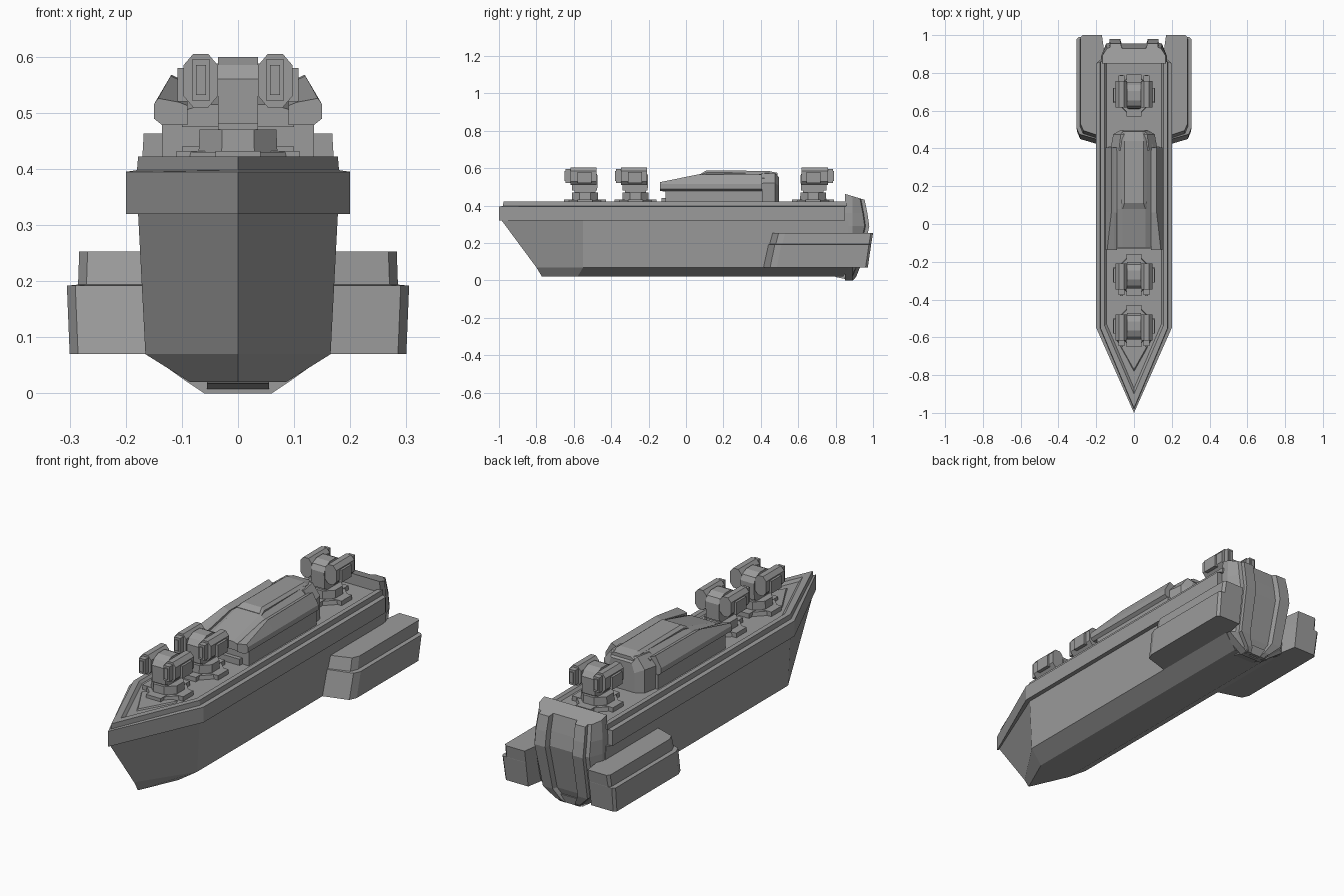
import bpy, bmesh, math

if "Cube" in bpy.data.objects:
    bpy.data.objects.remove(bpy.data.objects["Cube"])

GREY = (0.33, 0.33, 0.33, 1)
mat = bpy.data.materials.new("hull_grey")
mat.use_nodes = True
mat.diffuse_color = GREY
mat.node_tree.nodes["Principled BSDF"].inputs["Base Color"].default_value = GREY


def loft(name, rings):
    """Skin a stack of equal-length rings and cap both ends."""
    bm = bmesh.new()
    loops = [[bm.verts.new(p) for p in ring] for ring in rings]
    n = len(loops[0])
    for a, b in zip(loops, loops[1:]):
        for i in range(n):
            j = (i + 1) % n
            bm.faces.new((a[i], a[j], b[j], b[i]))
    bm.faces.new(loops[0])
    bm.faces.new(loops[-1])
    bmesh.ops.recalc_face_normals(bm, faces=bm.faces)
    mesh = bpy.data.meshes.new(name)
    bm.to_mesh(mesh)
    bm.free()
    mesh.materials.append(mat)
    obj = bpy.data.objects.new(name, mesh)
    bpy.context.collection.objects.link(obj)
    return obj


def box(name, x, y, z):
    return loft(name, [[(x[0], y[0], h), (x[1], y[0], h), (x[1], y[1], h), (x[0], y[1], h)] for h in z])


def across(name, profile, x0, x1):
    """Extrude a (y, z) profile sideways."""
    return loft(name, [[(x, y, z) for y, z in profile] for x in (x0, x1)])


def along(name, profile, y0, y1):
    """Extrude an (x, z) profile lengthways."""
    return loft(name, [[(x, y, z) for x, z in profile] for y in (y0, y1)])


def octagon(r, z):
    return [(r * math.cos(a), r * math.sin(a), z) for a in (math.pi / 8 + k * math.pi / 4 for k in range(8))]


# Hull: pointed plan outlines stacked by height (z, half width, tip, shoulder, stern)
def plan(z, w, tip, shoulder, stern):
    return [(0, tip, z), (w, shoulder, z), (w, stern, z), (-w, stern, z), (-w, shoulder, z)]


loft("hull", [plan(*lv) for lv in (
    (0.02, 0.085, -0.77, -0.58, 0.84),
    (0.07, 0.165, -0.80, -0.55, 0.87),
    (0.32, 0.178, -0.985, -0.55, 0.87),
    (0.32, 0.2, -1.0, -0.55, 0.85),
    (0.395, 0.2, -1.0, -0.55, 0.85),
    (0.398, 0.18, -0.98, -0.55, 0.86),
    (0.422, 0.178, -0.975, -0.55, 0.86),
    (0.422, 0.155, -0.9, -0.54, 0.86),
    (0.41, 0.145, -0.87, -0.53, 0.86))])
loft("bow_deck_plate", [plan(0.40, 0.1, -0.8, -0.61, -0.6), plan(0.416, 0.09, -0.77, -0.61, -0.6)])


# Stern cowl: ribbed plan outlines, bulging aft (z, half width, aft end)
def cowl(z, w, aft, slope=0.0):
    half = [(w, 0.85), (w, 0.89), (0.85 * w, aft - 0.025), (0.75 * w, aft - 0.02),
            (0.75 * w, aft), (0.42 * w, aft), (0.38 * w, aft - 0.025)]
    full = half + [(-x, y) for x, y in reversed(half)]
    return [(x, y, z - slope * (y - 0.85)) for x, y in full]


loft("stern_cowl", [cowl(0.0, 0.06, 0.892), cowl(0.02, 0.09, 0.91), cowl(0.07, 0.16, 0.93),
                    cowl(0.29, 0.174, 0.98), cowl(0.36, 0.174, 0.97), cowl(0.463, 0.168, 0.955, 0.3)])
across("stern_keel", [(0.79, 0.03), (0.8, 0.018), (0.89, 0.0), (0.9, 0.04)], -0.055, 0.055)

# Side sponsons: wide lower box with a narrower, longer step above
for side, s in (("left", 1), ("right", -1)):
    def deck(z, out, front, back):
        return [(s * 0.15, front - 0.02, z), (s * (out - 0.015), front + 0.02, z), (s * out, front + 0.055, z),
                (s * out, back - 0.012, z), (s * (out - 0.012), back, z), (s * 0.17, back, z),
                (s * 0.15, 0.86, z)]
    loft(side + "_sponson", [deck(0.07, 0.3, 0.43, 0.972), deck(0.192, 0.305, 0.455, 0.99),
                             deck(0.194, 0.285, 0.46, 0.99), deck(0.253, 0.283, 0.475, 1.0)])

# Superstructure: base, sloped cabin, ridge and rear block
box("cabin_base", (-0.135, 0.135), (-0.11, 0.41), (0.40, 0.48))
box("cabin_base_front", (-0.1, 0.1), (-0.13, 0.0), (0.40, 0.44))


def cabin(y, low, high, w=0.1, t=0.062):
    mid = low + (high - low) * 0.7
    return [(-w, y, low), (w, y, low), (w, y, mid), (t, y, high), (-t, y, high), (-w, y, mid)]


loft("cabin", [cabin(-0.125, 0.475, 0.515), cabin(0.08, 0.475, 0.57), cabin(0.42, 0.475, 0.578)])
loft("cabin_ridge", [cabin(0.08, 0.55, 0.572, 0.07, 0.06), cabin(0.11, 0.55, 0.588, 0.065, 0.05),
                     cabin(0.44, 0.55, 0.586, 0.065, 0.05), cabin(0.49, 0.54, 0.575, 0.06, 0.045)])
loft("cabin_rear", [cabin(0.39, 0.40, 0.57, 0.125, 0.08), cabin(0.475, 0.40, 0.575, 0.11, 0.07),
                    cabin(0.498, 0.40, 0.55, 0.07, 0.055)])

# Armoured cheeks on both sides of the cabin
for side, s in (("left", 1), ("right", -1)):
    def cheek(y, top):
        k = (top - 0.515) / 0.05
        return [(s * x, y, z) for x, z in ((0.09, 0.478), (0.135, 0.478), (0.15, 0.49), (0.15, 0.515),
                                           (0.148 - 0.028 * k, top + 0.001), (0.105, top - 0.006), (0.09, top - 0.012))]
    loft(side + "_cheek", [cheek(-0.138, 0.525), cheek(0.06, 0.565), cheek(0.405, 0.567)])


# Gun turrets: stepped base, drum-topped neck and a pod on each side
def turret(label, cy, f):
    parts = [
        loft("base", [octagon(0.1, 0.40), octagon(0.095, 0.43)]),
        box("feet_long", (-0.04, 0.04), (-0.112, 0.112), (0.40, 0.432)),
        box("feet_wide", (-0.11, 0.11), (-0.04, 0.04), (0.40, 0.432)),
        loft("collar", [octagon(0.076, 0.43), octagon(0.074, 0.47)]),
        box("neck", (-0.036, 0.036), (-0.055, 0.055), (0.47, 0.53)),
        across("drum", [(-0.07, 0.48), (-0.072, 0.56), (-0.055, 0.585), (-0.025, 0.6), (0.025, 0.6),
                        (0.055, 0.585), (0.068, 0.56), (0.065, 0.48)], -0.036, 0.036)]
    for s in (1, -1):
        pod = [(0.036, 0.53), (0.053, 0.51), (0.08, 0.51), (0.097, 0.53),
               (0.097, 0.585), (0.08, 0.605), (0.053, 0.605), (0.036, 0.585)]
        parts += [
            along("pod", [(s * x, z) for x, z in pod], -0.078, 0.062),
            box("muzzle", (s * 0.05, s * 0.082), (-0.105, 0), (0.522, 0.595)),
            box("muzzle_core", (s * 0.057, s * 0.075), (-0.11, 0), (0.532, 0.585)),
            box("pod_plate", (s * 0.09, s * 0.108), (-0.04, 0.035), (0.52, 0.58))]
    for p in parts:
        p.name = label + "_turret_" + p.name.split(".")[0]
        p.location.y = cy
        if f < 0:
            p.rotation_euler.z = math.pi


turret("front", -0.54, 1)
turret("middle", -0.27, 1)
turret("rear", 0.68, -1)
